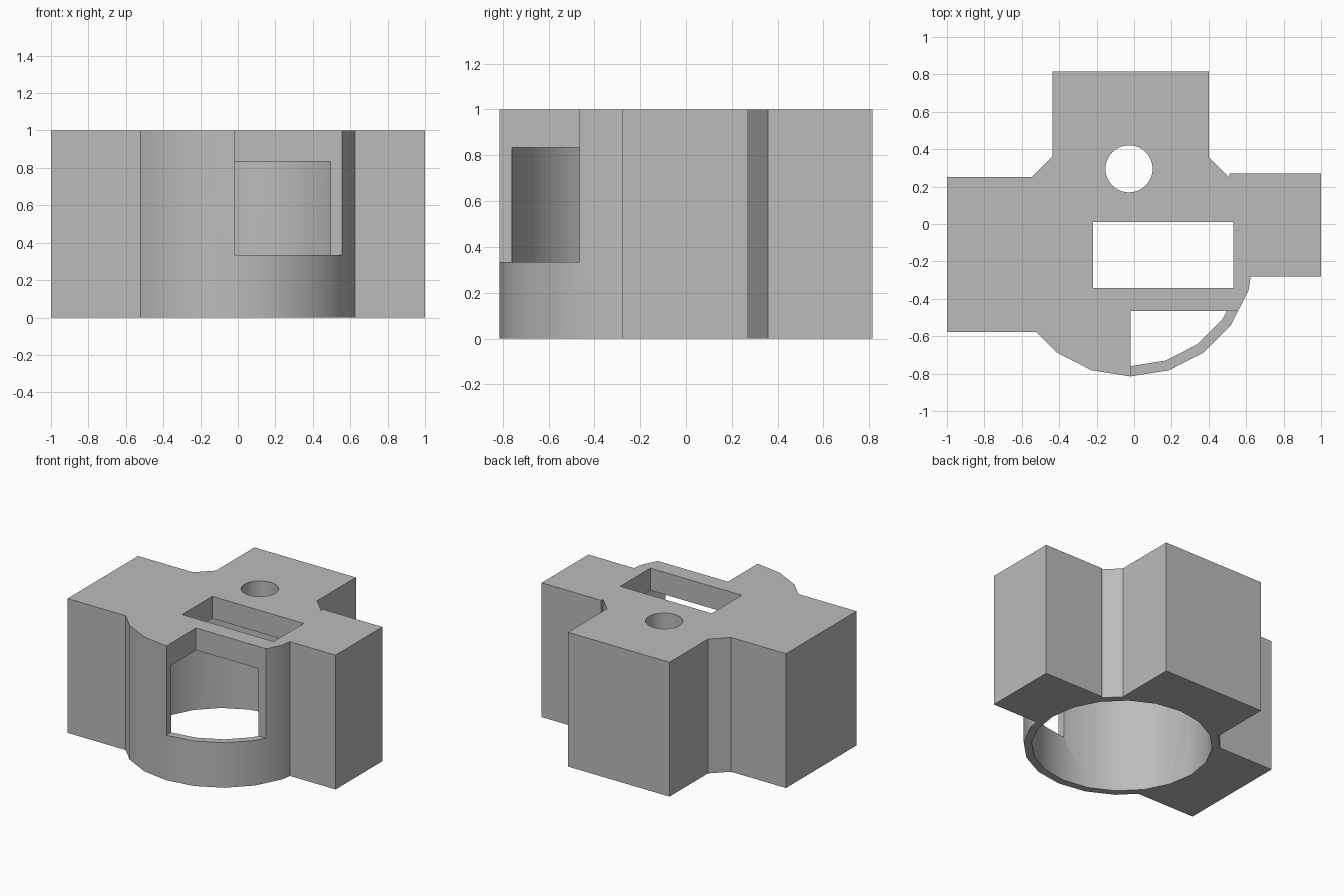
import bpy
from math import radians

if "Cube" in bpy.data.objects:
    bpy.data.objects.remove(bpy.data.objects["Cube"], do_unlink=True)

grey = bpy.data.materials.new("light_grey")
grey.use_nodes = True
colour = (0.5, 0.5, 0.5, 1)
grey.diffuse_color = colour
grey.node_tree.nodes["Principled BSDF"].inputs["Base Color"].default_value = colour

AXIS = (-0.02, -0.15)  # centre of the round housing


def block(name, x, y, z):
    """Box given by its low and high limits on each axis."""
    bpy.ops.mesh.primitive_cube_add(size=1, location=[sum(r) / 2 for r in (x, y, z)])
    ob = bpy.context.object
    ob.name = name
    ob.scale = [r[1] - r[0] for r in (x, y, z)]
    bpy.ops.object.transform_apply(location=True, rotation=False, scale=True)
    ob.data.materials.append(grey)
    return ob


def drum(name, centre, radius, z, sides):
    """Upright prism between two heights."""
    bpy.ops.mesh.primitive_cylinder_add(
        vertices=sides, radius=radius, depth=z[1] - z[0],
        location=(*centre, sum(z) / 2))
    ob = bpy.context.object
    ob.name = name
    bpy.ops.object.transform_apply(location=True, rotation=False, scale=False)
    ob.data.materials.append(grey)
    return ob


def combine(body, tool, operation):
    """Apply one boolean to the body and discard the tool."""
    tool.hide_render = True
    mod = body.modifiers.new(tool.name, "BOOLEAN")
    mod.operation = operation
    mod.solver = "EXACT"
    mod.object = tool
    bpy.context.view_layer.objects.active = body
    bpy.ops.object.modifier_apply(modifier=mod.name)
    bpy.data.objects.remove(tool, do_unlink=True)


# Round housing with its two arms and rear block
full = (0, 1)
housing = drum("housing", AXIS, 0.665, full, 20)
solids = [
    block("left_arm", (0.51, 1), (-0.28, 0.27), full),
    block("right_arm", (-1, -0.3), (-0.577, 0.252), full),
    block("rear_block", (-0.435, 0.4), (0.1, 0.815), full),
]
for solid in solids:
    combine(housing, solid, "UNION")

# Bore from below, front window, roof slot and roof hole
cutters = [
    drum("bore", AXIS, 0.61, (-0.2, 0.835), 20),
    block("window", (-0.02, 0.8), (-1, -0.465), (0.335, 1.2)),
    block("slot", (-0.22, 0.533), (-0.342, 0.012), (0.6, 1.2)),
    drum("roof_hole", (-0.027, 0.295), 0.126, (0.6, 1.2), 40),
]
for cutter in cutters:
    combine(housing, cutter, "DIFFERENCE")

# Smooth round walls, crisp edges
bpy.ops.object.select_all(action="DESELECT")
housing.select_set(True)
bpy.context.view_layer.objects.active = housing
bpy.ops.object.shade_smooth_by_angle(angle=radians(30))
